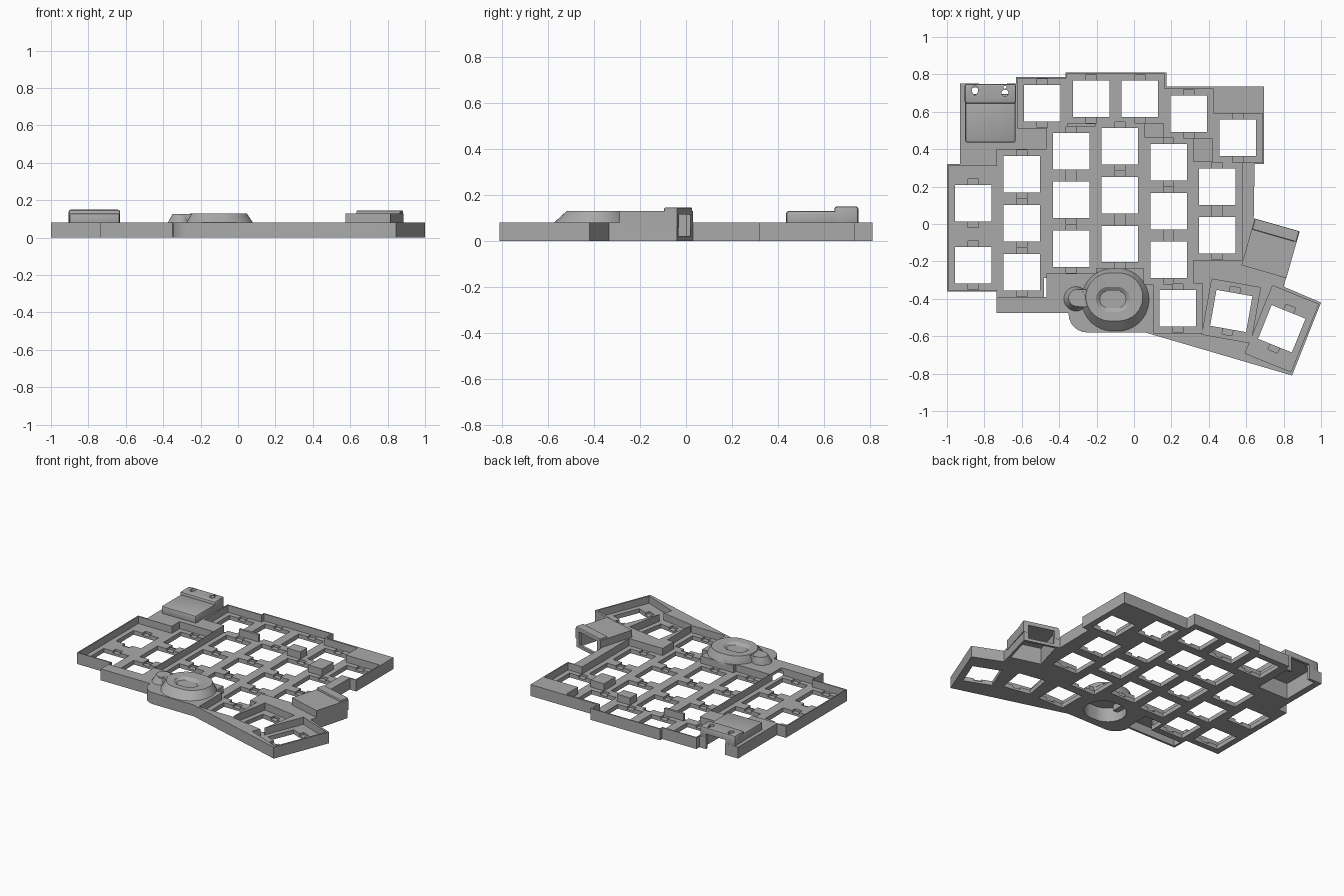
import bpy
import bmesh
from math import sin, cos, pi, radians
from mathutils import Matrix

old = bpy.data.objects.get("Cube")
if old:
    bpy.data.objects.remove(old, do_unlink=True)

grey = bpy.data.materials.new("matte grey plastic")
grey.use_nodes = True
grey.diffuse_color = (0.4, 0.4, 0.4, 1)
grey.node_tree.nodes["Principled BSDF"].inputs["Base Color"].default_value = (0.4, 0.4, 0.4, 1)

TOP, FLOOR = 0.08, 0.03
PITCH, HOLE = 0.264, 0.195


def finish(name, bm):
    bmesh.ops.recalc_face_normals(bm, faces=bm.faces)
    mesh = bpy.data.meshes.new(name)
    bm.to_mesh(mesh)
    bm.free()
    mesh.materials.append(grey)
    obj = bpy.data.objects.new(name, mesh)
    bpy.context.collection.objects.link(obj)
    return obj


def loft(name, loops):
    """Skin a stack of equal point loops and cap both ends."""
    bm = bmesh.new()
    rings = [[bm.verts.new(p) for p in loop] for loop in loops]
    n = len(rings[0])
    for low, high in zip(rings, rings[1:]):
        for i in range(n):
            j = (i + 1) % n
            bm.faces.new((low[i], low[j], high[j], high[i]))
    bm.faces.new(rings[0])
    bm.faces.new(rings[-1])
    return finish(name, bm)


def prism(name, points, z0, z1):
    return loft(name, [[(x, y, z) for x, y in points] for z in (z0, z1)])


def box(name, x, y, w, d, z0, z1, angle=0, dx=0, dy=0):
    """Upright box; dx and dy shift it in its own turned frame."""
    c, s = cos(radians(angle)), sin(radians(angle))
    corners = [(dx + i * w / 2, dy + j * d / 2) for i, j in ((-1, -1), (1, -1), (1, 1), (-1, 1))]
    return prism(name, [(x + c * u - s * v, y + s * u + c * v) for u, v in corners], z0, z1)


def oval(cx, cy, rx, ry, z, n=48):
    """Ring with straight middles when it is wider than deep."""
    flat = max(rx - ry, 0)
    ring = []
    for i in range(n):
        a = 2 * pi * (i + 0.5) / n
        shift = flat if cos(a) > 0 else -flat
        ring.append((cx + shift + min(rx, ry) * cos(a), cy + ry * sin(a), z))
    return ring


def apply_modifier(obj, mod):
    bpy.context.view_layer.objects.active = obj
    bpy.ops.object.modifier_apply(modifier=mod.name)


def cut(targets, cutter):
    cutter.hide_render = True
    for obj in targets:
        mod = obj.modifiers.new("cut", "BOOLEAN")
        mod.operation = "DIFFERENCE"
        mod.solver = "EXACT"
        mod.object = cutter
        apply_modifier(obj, mod)
    bpy.data.objects.remove(cutter, do_unlink=True)


def soften(obj, width):
    mod = obj.modifiers.new("soft edges", "BEVEL")
    mod.width = width
    mod.segments = 2
    apply_modifier(obj, mod)


# Case body, with a rounded corner below the dial
corner = [(-0.25 - 0.1 * cos(a * pi / 12), -0.48 - 0.1 * sin(a * pi / 12)) for a in range(7)]
outline = corner + [
    (0.06, -0.58), (0.845, -0.81), (1, -0.42), (0.8, -0.335), (0.88, -0.04), (0.64, 0.03),
    (0.645, 0.32), (0.695, 0.32), (0.695, 0.735), (0.175, 0.735), (0.175, 0.81),
    (-0.365, 0.81), (-0.365, 0.785), (-0.63, 0.785), (-0.63, 0.75), (-0.93, 0.75),
    (-0.93, 0.32), (-1, 0.32), (-1, -0.36), (-0.735, -0.36), (-0.735, -0.475), (-0.35, -0.475)]
case = prism("case_body", outline, 0, TOP)

# Key positions: x, y, turn, recess depth
keys = [(-0.86, 0.11, 0, 0.4), (-0.86, -0.22, 0, PITCH)]
for x, y, count in ((-0.6, 0.265, 3), (-0.335, 0.39, 3), (-0.075, 0.415, 3),
                    (0.185, 0.33, 3), (0.445, 0.2, 2)):
    keys += [(x, y - row * 0.261, 0, PITCH) for row in range(count)]
for i, y in enumerate((0.645, 0.67, 0.67, 0.59, 0.46)):
    keys.append((-0.49 + i * 0.261, y, 0, PITCH))
keys += [(0.235, -0.45, 0, PITCH), (0.52, -0.465, -10, 0.3), (0.79, -0.56, -22, 0.39)]

# Sunken key cells, then clip notches, then switch openings
for x, y, turn, depth in keys:
    cut([case], box("cell", x, y, PITCH, depth, FLOOR, 1, turn))
for x, y, turn, depth in keys:
    for side in (-1, 1):
        cut([case], box("notch", x, y, 0.055, 0.06, FLOOR / 2, 1, turn, dy=side * 0.1))
for x, y, turn, depth in keys:
    cut([case], box("opening", x, y, HOLE, HOLE, -1, 1, turn))

# Hollow under the front ledge
cut([case], box("ledge_hollow", -0.6, -0.43, 0.24, 0.06, -1, 0.06))
cut([case], box("ledge_hollow", -0.41, -0.375, 0.14, 0.17, -1, 0.06))

# Controller cover: low lid with a raised back ridge
lid = box("controller_lid", -0.768, 0.565, 0.27, 0.26, 0.06, 0.13)
ridge = box("controller_ridge", -0.768, 0.697, 0.275, 0.105, 0.06, 0.15)
cover = [lid, ridge]
for part in cover:
    soften(part, 0.012)
cut([case] + cover, box("controller_hollow", -0.768, 0.595, 0.235, 0.27, -1, 0.112))
cut([case, ridge], box("plug_opening", -0.755, 0.73, 0.15, 0.2, -1, 0.105))
cut([ridge], loft("slot", [oval(-0.85, 0.715, 0.016, 0.025, z) for z in (0, 1)]))
cut([ridge], loft("button_hole", [oval(-0.69, 0.7, 0.018, 0.018, z) for z in (0, 1)]))
cut([ridge], loft("pin_hole", [oval(-0.69, 0.731, 0.008, 0.008, z) for z in (0, 1)]))

# Socket cover, turned towards its open end
sx, sy, turn = 0.73, -0.13, -16
socket = box("socket_cover", sx, sy, 0.25, 0.26, 0.06, 0.13, turn)
hood = box("socket_hood", sx, sy, 0.245, 0.06, 0.06, 0.145, turn, dy=0.1)
soften(hood, 0.006)
cut([case, socket, hood], box("socket_hollow", sx, sy, 0.21, 0.22, -1, 0.115, turn))
cut([case, socket, hood], box("socket_opening", sx, sy, 0.18, 0.1, 0.02, 0.115, turn, dy=0.12))

# Dial housing with a dished top, and its side lug
dial = loft("dial_housing", [
    oval(-0.1, -0.405, 0.18, 0.168, 0.06), oval(-0.1, -0.405, 0.18, 0.168, TOP),
    oval(-0.105, -0.39, 0.152, 0.128, 0.13), oval(-0.113, -0.403, 0.09, 0.067, 0.127),
    oval(-0.113, -0.403, 0.07, 0.045, 0.112)])
lug = loft("dial_lug", [
    oval(-0.31, -0.4, 0.065, 0.065, 0.06), oval(-0.31, -0.4, 0.065, 0.065, TOP),
    oval(-0.305, -0.395, 0.045, 0.045, 0.127)])
arm = prism("dial_lug_arm", [(-0.31, -0.445), (-0.2, -0.445), (-0.2, -0.35), (-0.31, -0.35)], 0.06, 0.126)
cut([case, dial], loft("dial_hollow", [oval(-0.1, -0.405, 0.14, 0.12, z) for z in (-1, 0.1)]))

# Smooth the rounded parts and keep the sharp edges
for obj in [case, dial, lug] + cover:
    bpy.ops.object.select_all(action="DESELECT")
    obj.select_set(True)
    bpy.context.view_layer.objects.active = obj
    bpy.ops.object.shade_smooth_by_angle(angle=radians(25))
